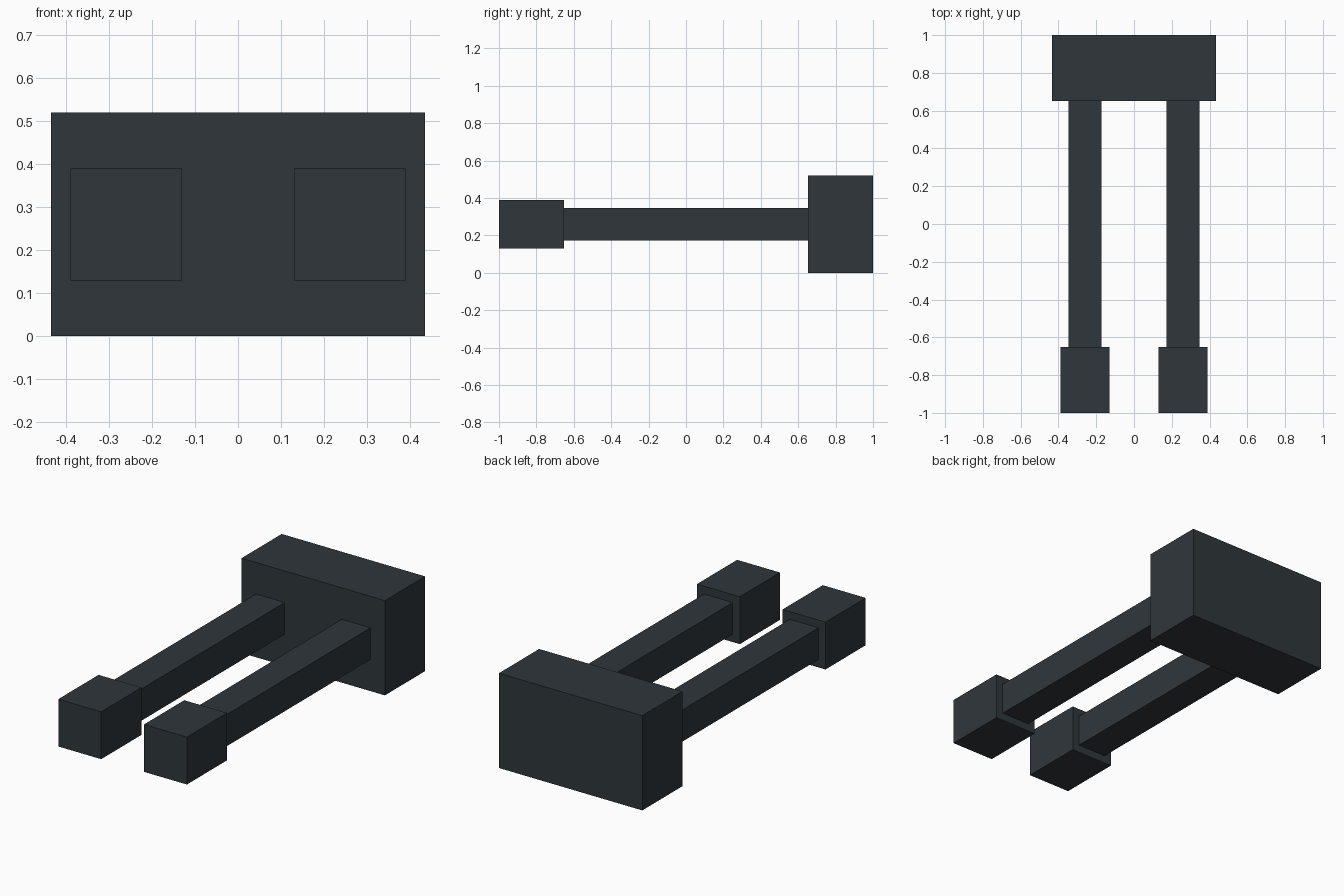
import bpy

default = bpy.data.objects.get("Cube")
if default:
    bpy.data.objects.remove(default, do_unlink=True)

# One dark slate colour for every part
slate = bpy.data.materials.new("dark_slate")
slate.use_nodes = True
colour = (0.028, 0.037, 0.043, 1)
slate.diffuse_color = colour
slate.node_tree.nodes["Principled BSDF"].inputs["Base Color"].default_value = colour

MID_Z = 0.26
REAR_Y = 0.652


def box(name, x, y_front, y_back, width, height):
    """Box centred on the barrel height, spanning y_front to y_back."""
    bpy.ops.mesh.primitive_cube_add(size=1, location=(x, (y_front + y_back) / 2, MID_Z))
    obj = bpy.context.object
    obj.name = obj.data.name = name
    obj.scale = (width, y_back - y_front, height)
    bpy.ops.object.transform_apply(location=False, rotation=False, scale=True)
    obj.data.materials.append(slate)
    return obj


# Rear housing block
box("rear_block", 0, REAR_Y, 1, 0.87, 2 * MID_Z)

# Twin square barrels with wider muzzles
for side, sign in (("left", 1), ("right", -1)):
    x = sign * MID_Z
    box(side + "_barrel", x, -REAR_Y, REAR_Y, 0.174, 0.174)
    box(side + "_muzzle", x, -1, -REAR_Y, MID_Z, MID_Z)
